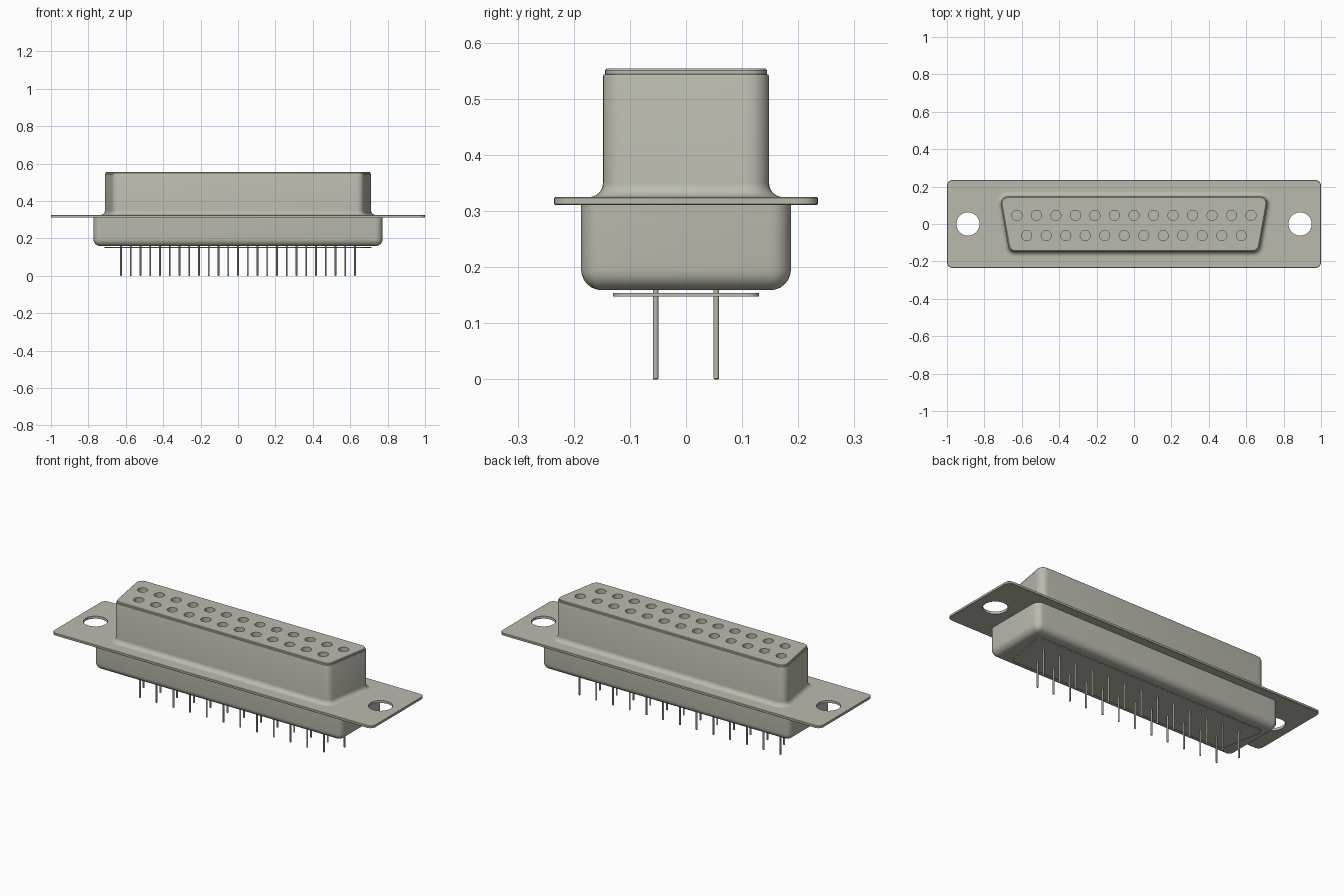
import bpy, bmesh, math
from math import sin, cos, pi, radians

cube = bpy.data.objects.get("Cube")
if cube:
    bpy.data.objects.remove(cube, do_unlink=True)

metal = bpy.data.materials.new("warm grey metal")
colour = (0.50, 0.49, 0.42, 1)
metal.use_nodes = True
metal.diffuse_color = colour
metal.node_tree.nodes["Principled BSDF"].inputs["Base Color"].default_value = colour


def finish(name, bm):
    bmesh.ops.recalc_face_normals(bm, faces=bm.faces)
    mesh = bpy.data.meshes.new(name)
    bm.to_mesh(mesh)
    bm.free()
    mesh.materials.append(metal)
    ob = bpy.data.objects.new(name, mesh)
    bpy.context.collection.objects.link(ob)
    return ob


def activate(ob):
    bpy.ops.object.select_all(action='DESELECT')
    ob.select_set(True)
    bpy.context.view_layer.objects.active = ob


def smooth(ob):
    activate(ob)
    bpy.ops.object.shade_smooth_by_angle(angle=radians(35))


def outline(front, back, depth, radius, offset, steps=6):
    """Rounded trapezoid; front and back are half widths between corner centres."""
    points = []
    slope = math.atan2(back - front, 2 * depth)
    corners = [(back, depth, -slope, pi / 2), (-back, depth, pi / 2, pi + slope),
               (-front, -depth, pi + slope, 1.5 * pi), (front, -depth, 1.5 * pi, 2 * pi - slope)]
    for x, y, start, end in corners:
        for i in range(steps + 1):
            a = start + (end - start) * i / steps
            points.append((x + (radius + offset) * cos(a), y + (radius + offset) * sin(a)))
    return points


def loft(name, shape, levels):
    """Stack offset copies of a rounded outline; levels are (offset, z)."""
    bm = bmesh.new()
    rings = [[bm.verts.new((x, y, z)) for x, y in outline(*shape, off)] for off, z in levels]
    n = len(rings[0])
    for low, high in zip(rings, rings[1:]):
        for i in range(n):
            j = (i + 1) % n
            bm.faces.new((low[i], low[j], high[j], high[i]))
    bm.faces.new(rings[0][::-1])
    bm.faces.new(rings[-1])
    return finish(name, bm)


def cylinders(name, centres, radius, z0, z1, sides, tip=0):
    """Vertical cylinders with an optional chamfered lower tip."""
    bm = bmesh.new()
    for x, y in centres:
        rings = []
        for r, z in [(radius - tip, z0), (radius, z0 + tip), (radius, z1)][0 if tip else 1:]:
            rings.append([bm.verts.new((x + r * cos(2 * pi * i / sides),
                                        y + r * sin(2 * pi * i / sides), z)) for i in range(sides)])
        for low, high in zip(rings, rings[1:]):
            for i in range(sides):
                j = (i + 1) % sides
                bm.faces.new((low[i], low[j], high[j], high[i]))
        bm.faces.new(rings[0][::-1])
        bm.faces.new(rings[-1])
    return finish(name, bm)


def drill(ob, cutter):
    mod = ob.modifiers.new("holes", 'BOOLEAN')
    mod.operation = 'DIFFERENCE'
    mod.solver = 'EXACT'
    mod.object = cutter
    activate(ob)
    bpy.ops.object.modifier_apply(modifier=mod.name)
    bpy.data.objects.remove(cutter, do_unlink=True)


def contacts(shift):
    """Two staggered rows: thirteen at the back, twelve at the front."""
    pitch, row = 0.1043, 0.054
    return ([((i - 6) * pitch, row + shift) for i in range(13)] +
            [((i - 5.5) * pitch, shift - row) for i in range(12)])


# Mating shell: flared base, straight walls, small step to the contact face
flare = 0.025
levels = [(flare, 0.318)]
levels += [(flare * (1 - sin(a)), 0.325 + flare * (1 - cos(a)))
           for a in (i * pi / 12 for i in range(7))]
levels += [(0, 0.540), (-0.001, 0.543), (-0.004, 0.544), (-0.004, 0.551), (-0.007, 0.554)]
shell = loft("mating_shell", (0.635, 0.674, 0.11, 0.038), levels)
drill(shell, cylinders("socket_cutter", contacts(-0.008), 0.027, 0.45, 0.60, 24))
smooth(shell)

# Mounting flange with a screw hole at each end
flange = loft("mounting_flange", (0.97, 0.97, 0.205, 0.03),
              [(-0.002, 0.311), (0, 0.313), (0, 0.323), (-0.002, 0.325)])
drill(flange, cylinders("screw_cutter", [(-0.888, 0), (0.888, 0)], 0.062, 0.25, 0.40, 40))
smooth(flange)

# Rear body with a rounded lower edge
edge = 0.037
levels = [(-edge * (1 - sin(a)), 0.159 + edge * (1 - cos(a)))
          for a in (i * pi / 12 for i in range(7))]
smooth(loft("rear_body", (0.735, 0.735, 0.149, 0.038), levels + [(0, 0.313)]))

# Thin insulator plate beneath the body
smooth(loft("insulator_plate", (0.655, 0.695, 0.11, 0.02), [(0, 0.148), (0, 0.154)]))

# Solder pins
smooth(cylinders("solder_pins", contacts(0), 0.0048, 0, 0.165, 12, 0.0015))
